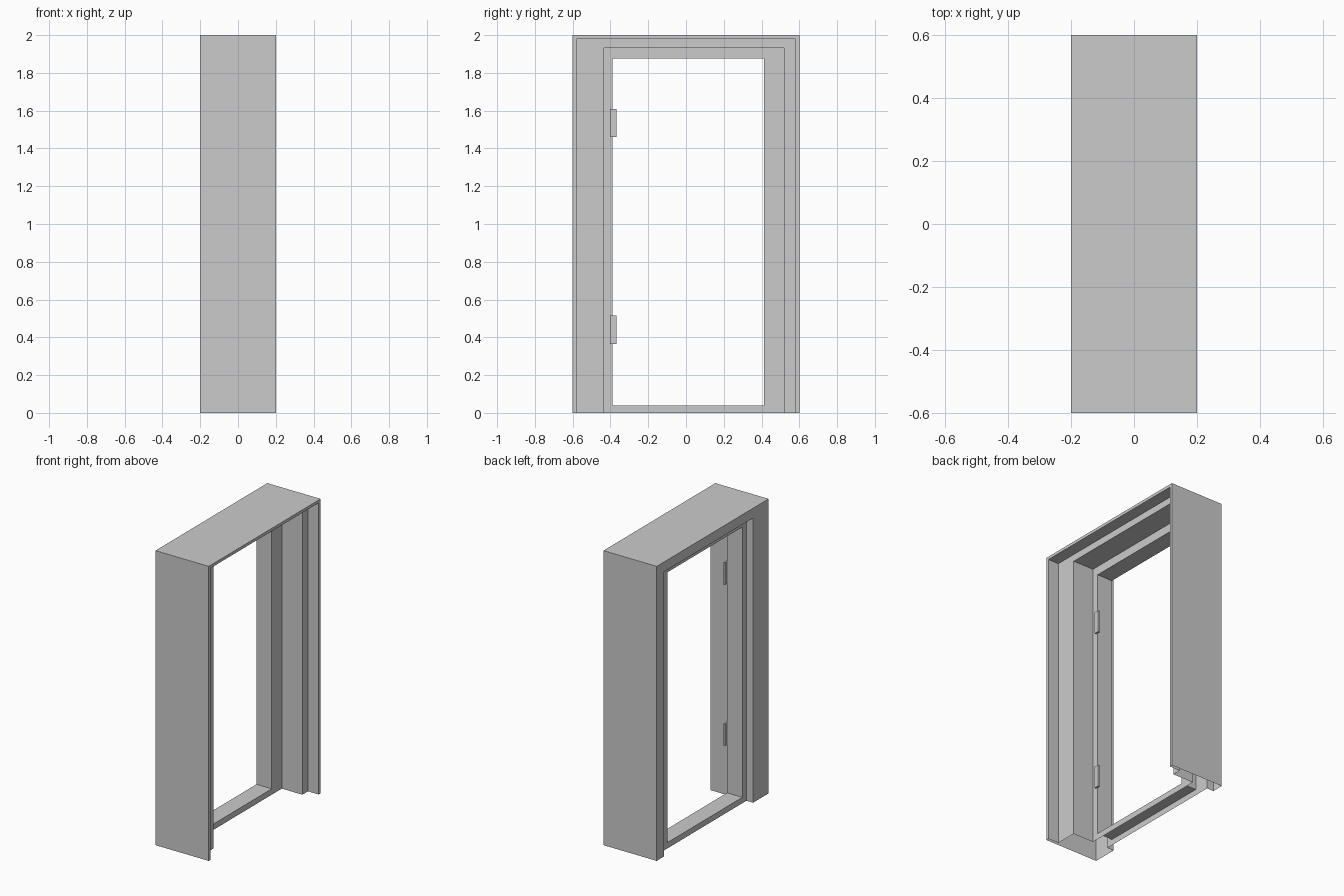
import bpy, bmesh

if "Cube" in bpy.data.objects:
    bpy.data.objects.remove(bpy.data.objects["Cube"], do_unlink=True)

# Single grey paint
grey = bpy.data.materials.new("light_grey")
grey.use_nodes = True
colour = (0.6, 0.6, 0.6, 1)
grey.diffuse_color = colour
grey.node_tree.nodes["Principled BSDF"].inputs["Base Color"].default_value = colour


def make_object(name, bm):
    bmesh.ops.recalc_face_normals(bm, faces=bm.faces)
    mesh = bpy.data.meshes.new(name)
    bm.to_mesh(mesh)
    bm.free()
    mesh.materials.append(grey)
    obj = bpy.data.objects.new(name, mesh)
    bpy.context.collection.objects.link(obj)
    return obj


# Outlines as (right y, left y, top z, bottom z)
outer = (-0.6, 0.6, 2.0, 0)
lip = (-0.58, 0.58, 1.98, 0)
rebate = (-0.434, 0.52, 1.933, 0)
opening = (-0.39, 0.412, 1.875, 0.04)

# Stepped section through the frame: depth, outline, closed along the sill
STOP_FRONT, STOP_BACK = -0.035, -0.15
section = [
    (-0.2, outer, False), (0.2, outer, False),
    (0.2, lip, False), (0.12, lip, False),
    (0.12, rebate, False), (STOP_FRONT, rebate, True),
    (STOP_FRONT, opening, True), (STOP_BACK, opening, True),
    (STOP_BACK, rebate, False), (-0.2, rebate, False),
]

# Door frame: hollow shell, open underneath, with a sill across the stop
bm = bmesh.new()
rings = []
for x, (y0, y1, top, bottom), _ in section:
    points = [(y0, bottom), (y0, top), (y1, top), (y1, bottom)]
    rings.append([bm.verts.new((x, y, z)) for y, z in points])
for i, (_, _, sill) in enumerate(section):
    a, b = rings[i], rings[(i + 1) % len(rings)]
    for k in range(4 if sill else 3):
        n = (k + 1) % 4
        bm.faces.new((a[k], a[n], b[n], b[k]))
make_object("door_frame", bm)

# Hinge plates on the stop
for name, z in (("lower_hinge", 0.44), ("upper_hinge", 1.535)):
    bm = bmesh.new()
    bmesh.ops.create_cube(bm, size=1)
    bmesh.ops.scale(bm, vec=(0.012, 0.034, 0.15), verts=bm.verts)
    bmesh.ops.translate(bm, vec=(STOP_FRONT + 0.006, -0.386, z), verts=bm.verts)
    make_object(name, bm)
